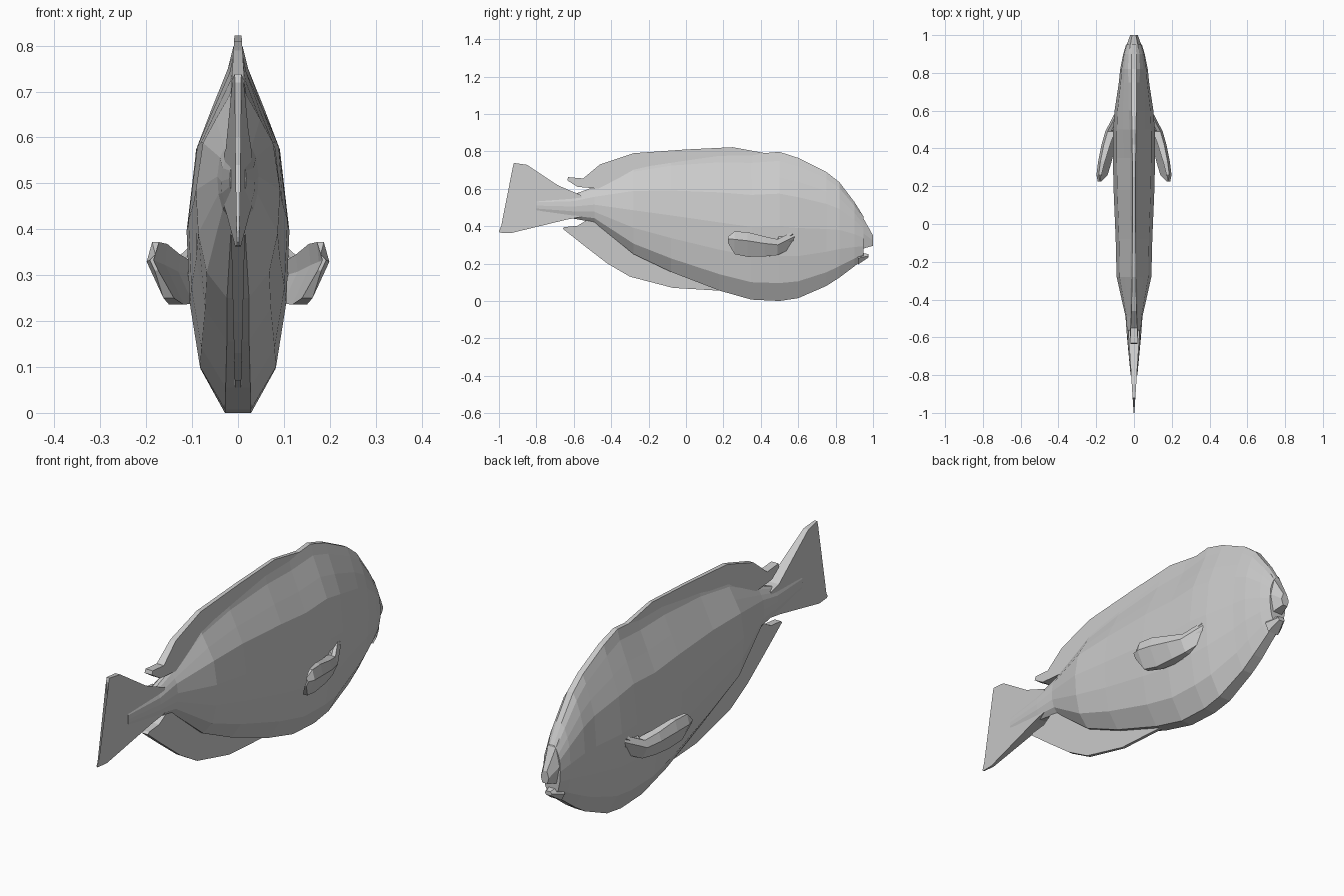
import bpy, bmesh

if "Cube" in bpy.data.objects:
    bpy.data.objects.remove(bpy.data.objects["Cube"])


def finish(bm, name):
    bmesh.ops.recalc_face_normals(bm, faces=bm.faces[:])
    me = bpy.data.meshes.new(name)
    bm.to_mesh(me)
    bm.free()
    ob = bpy.data.objects.new(name, me)
    bpy.context.collection.objects.link(ob)
    return ob


def loft(name, rings):
    """Skin equal-length closed rings and cap both ends."""
    bm = bmesh.new()
    rows = [[bm.verts.new(p) for p in r] for r in rings]
    for a, b in zip(rows, rows[1:]):
        for i in range(len(a)):
            j = (i + 1) % len(a)
            bm.faces.new((a[i], a[j], b[j], b[i]))
    bm.faces.new(rows[0])
    bm.faces.new(rows[-1])
    return finish(bm, name)


def plate(name, outline, thick):
    """Fin outline in (y, z), with half thickness given by thick(y, z)."""
    bm = bmesh.new()
    sides = [[bm.verts.new((s * thick(y, z), y, z)) for y, z in outline] for s in (1, -1)]
    n = len(outline)
    for s in sides:
        bm.faces.new(s)
    for i in range(n):
        j = (i + 1) % n
        bm.faces.new((sides[0][i], sides[0][j], sides[1][j], sides[1][i]))
    bmesh.ops.triangulate(bm, faces=bm.faces[:])
    return finish(bm, name)


# Cross-section: height fraction, width fraction mid-body, width fraction at head
SECTION = [(0, .25, .35), (.12, .74, .75), (.3, .94, .95), (.5, 1, 1),
           (.72, .82, .92), (.83, .5, .75), (.94, .17, .5), (1, .08, .22)]


def ring(y, z0, z1, w, head):
    half = [(w * (a + (b - a) * head), y, z0 + t * (z1 - z0)) for t, a, b in SECTION]
    return half + [(-x, y, z) for x, y, z in reversed(half)]


# Body: y, bottom, top, half width, headness
body = [(-.80, .47, .55, .018, 1), (-.60, .44, .57, .037, 1), (-.49, .42, .61, .045, .6),
        (-.28, .25, .72, .092, .1), (-.08, .155, .76, .097, 0), (.18, .055, .785, .108, 0),
        (.35, .007, .785, .112, 0), (.50, 0, .797, .11, .1), (.60, .015, .765, .103, .3),
        (.75, .08, .69, .08, .6), (.82, .125, .635, .073, .8), (.90, .185, .53, .057, 1),
        (.95, .225, .45, .042, 1)]
loft("body", [ring(*b) for b in body])


# Lips with a notch between them
def lip(name, a, b):
    def sec(y, z0, z1, w):
        m = (z0 + z1) / 2
        return [(w * .6, y, z0), (w, y, m), (w * .5, y, z1),
                (-w * .5, y, z1), (-w, y, m), (-w * .6, y, z0)]
    loft(name, [sec(*a), sec(*b)])


lip("upper_lip", (.93, .275, .475, .046), (1.0, .295, .35, .02))
lip("lower_lip", (.92, .195, .262, .044), (.975, .232, .25, .018))

# Single fins
plate("dorsal_fin",
      [(.49, .778), (.25, .822), (0, .81), (-.28, .79), (-.46, .73), (-.55, .655), (-.63, .662),
       (-.635, .645), (-.58, .61), (-.46, .6), (-.3, .65), (-.08, .71), (.3, .72)],
      lambda y, z: max(.006, .008 + (.82 - z) * .06))
plate("anal_fin",
      [(.25, .05), (.18, .055), (-.07, .07), (-.3, .13), (-.42, .2), (-.55, .3), (-.66, .387),
       (-.65, .395), (-.58, .402), (-.5, .45), (-.42, .42), (-.26, .3), (-.05, .2), (.2, .1)],
      lambda y, z: .007 + max(0, z - .07) * .025)
plate("tail_fin",
      [(-.56, .565), (-.62, .575), (-.85, .728), (-.92, .738), (-.925, .72), (-.905, .6),
       (-.905, .54), (-.93, .47), (-1, .372), (-.995, .365), (-.935, .363), (-.63, .437), (-.56, .45)],
      lambda y, z: .002 + (y + 1) * .065)

# Pectoral fins: y, inner x, outer x, low z, high z
pectoral = [(.58, .08, .105, .29, .375), (.49, .105, .152, .245, .33), (.42, .13, .172, .238, .345),
            (.33, .158, .19, .236, .368), (.26, .176, .199, .25, .372), (.225, .184, .192, .31, .345)]
for name, s in (("pectoral_fin_right", 1), ("pectoral_fin_left", -1)):
    rings = []
    for y, xi, xo, z0, z1 in pectoral:
        m = z0 + .65 * (z1 - z0)
        lean = .3 * (z1 - z0)
        rings.append([(s * (xi - lean), y, z0), (s * (xo - lean), y, z0), (s * xo, y, m),
                      (s * (xo - .012), y, z1), (s * (xi - .004), y, z1), (s * xi, y, m)])
    loft(name, rings)
    # Fleshy swelling at the fin root
    loft(name + "_root", [
        [(s * .09, .6, .36), (s * .09, .6, .33), (s * .09, .6, .38)],
        [(s * .08, .5, .38), (s * .08, .42, .2), (s * .145, .49, .3)]])
